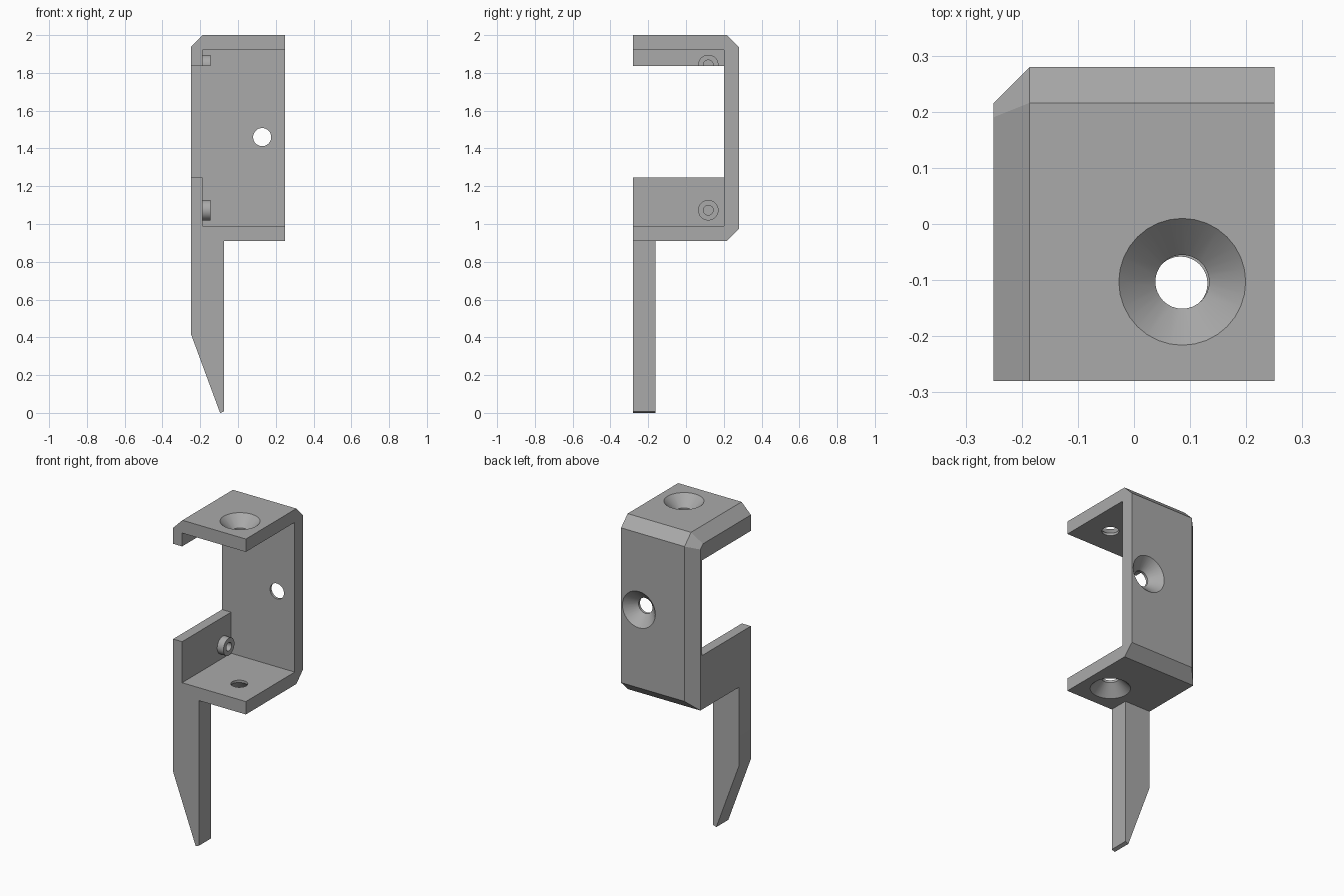
import bpy, bmesh, math
from mathutils import Vector, Matrix

cube = bpy.data.objects.get("Cube")
if cube:
    bpy.data.objects.remove(cube)

grey = bpy.data.materials.new("matte_grey")
grey.use_nodes = True
colour = (0.4, 0.4, 0.4, 1)
grey.diffuse_color = colour
grey.node_tree.nodes["Principled BSDF"].inputs["Base Color"].default_value = colour


def finish(name, bm):
    bmesh.ops.recalc_face_normals(bm, faces=bm.faces)
    mesh = bpy.data.meshes.new(name)
    bm.to_mesh(mesh)
    bm.free()
    mesh.materials.append(grey)
    obj = bpy.data.objects.new(name, mesh)
    bpy.context.collection.objects.link(obj)
    return obj


def box_mesh(low, high):
    low, high = Vector(low), Vector(high)
    bm = bmesh.new()
    bmesh.ops.create_cube(bm, size=1)
    bmesh.ops.scale(bm, vec=high - low, verts=bm.verts)
    bmesh.ops.translate(bm, vec=(low + high) / 2, verts=bm.verts)
    return bm


def box(name, low, high):
    return finish(name, box_mesh(low, high))


def cone(name, start, direction, r1, r2, length):
    """Round solid running from start along direction."""
    bm = bmesh.new()
    bmesh.ops.create_cone(bm, cap_ends=True, segments=32,
                          radius1=r1, radius2=r2, depth=length)
    d = Vector(direction)
    turn = d.to_track_quat('Z', 'Y').to_matrix().to_4x4()
    bmesh.ops.transform(bm, verts=bm.verts,
                        matrix=Matrix.Translation(Vector(start) + d * length / 2) @ turn)
    return finish(name, bm)


def chamfer(bm, point, normal):
    geom = bm.verts[:] + bm.edges[:] + bm.faces[:]
    cut = bmesh.ops.bisect_plane(bm, geom=geom, plane_co=point,
                                 plane_no=Vector(normal).normalized(), clear_outer=True)
    edges = [e for e in cut["geom_cut"] if isinstance(e, bmesh.types.BMEdge)]
    bmesh.ops.contextual_create(bm, geom=edges)


def combine(target, tool, operation):
    tool.hide_render = True
    mod = target.modifiers.new(tool.name, 'BOOLEAN')
    mod.operation = operation
    mod.solver = 'EXACT'
    mod.object = tool
    bpy.context.view_layer.objects.active = target
    bpy.ops.object.modifier_apply(modifier=mod.name)
    bpy.data.objects.remove(tool)


# Bracket shell with bevelled outer edges
X, Y, FLOOR, TOP, C = 0.25, 0.28, 0.91, 2.0, 0.064
bm = box_mesh((-X, -Y, FLOOR), (X, Y, TOP))
chamfer(bm, (C - X, 0, TOP), (-1, 0, 1))
chamfer(bm, (0, Y - C, TOP), (0, 1, 1))
chamfer(bm, (0, Y - C, FLOOR), (0, 1, -1))
chamfer(bm, (-X, Y - C, 0), (-1, 1, 0))
chamfer(bm, (C - X, Y - C, TOP), (-1.4, 1, 1))
bracket = finish("bracket", bm)

# Hollow interior, open to the front and one side
INNER = -0.188
combine(bracket, box("cavity", (INNER, -1, 0.99), (1, 0.2, 1.92)), 'DIFFERENCE')

# Screw bosses with blind pilot holes on the side wall
for z in (1.073, 1.842):
    combine(bracket, cone("boss", (INNER - 0.02, 0.118, z), (1, 0, 0),
                          0.054, 0.054, 0.063), 'UNION')
    combine(bracket, cone("pilot", (INNER, 0.118, z), (1, 0, 0),
                          0.026, 0.026, 0.1), 'DIFFERENCE')

# Window through the side wall, trimming the upper boss
combine(bracket, box("window", (-1, -1, 1.245), (-0.1, 0.2, 1.837)), 'DIFFERENCE')

# Countersunk screw holes in the top, bottom and back plates
for point, inward in (((0.086, -0.103, TOP), (0, 0, -1)),
                      ((0.083, -0.106, FLOOR), (0, 0, 1)),
                      ((0.128, Y, 1.46), (0, -1, 0))):
    p, d = Vector(point), Vector(inward)
    combine(bracket, cone("sink", p - d * 0.01, d, 0.123, 0.048, 0.075), 'DIFFERENCE')
    combine(bracket, cone("bore", p + d * 0.04, d, 0.048, 0.048, 0.08), 'DIFFERENCE')

# Pointed leg below the front corner
profile = [(-X, 0.95), (-X, 0.42), (-0.095, 0), (-0.073, 0.008), (-0.073, 0.95)]
bm = bmesh.new()
face = bm.faces.new([bm.verts.new((x, -Y, z)) for x, z in profile])
side = bmesh.ops.extrude_face_region(bm, geom=[face])["geom"]
bmesh.ops.translate(bm, vec=(0, 0.118, 0),
                    verts=[v for v in side if isinstance(v, bmesh.types.BMVert)])
combine(bracket, finish("leg", bm), 'UNION')

# Merge flat regions, then smooth only the round surfaces
bm = bmesh.new()
bm.from_mesh(bracket.data)
bmesh.ops.remove_doubles(bm, verts=bm.verts, dist=0.0002)
bmesh.ops.dissolve_limit(bm, angle_limit=math.radians(0.5),
                         verts=bm.verts, edges=bm.edges)
bm.to_mesh(bracket.data)
bm.free()
bpy.ops.object.select_all(action='DESELECT')
bracket.select_set(True)
bpy.context.view_layer.objects.active = bracket
bpy.ops.object.shade_smooth_by_angle(angle=math.radians(25))
